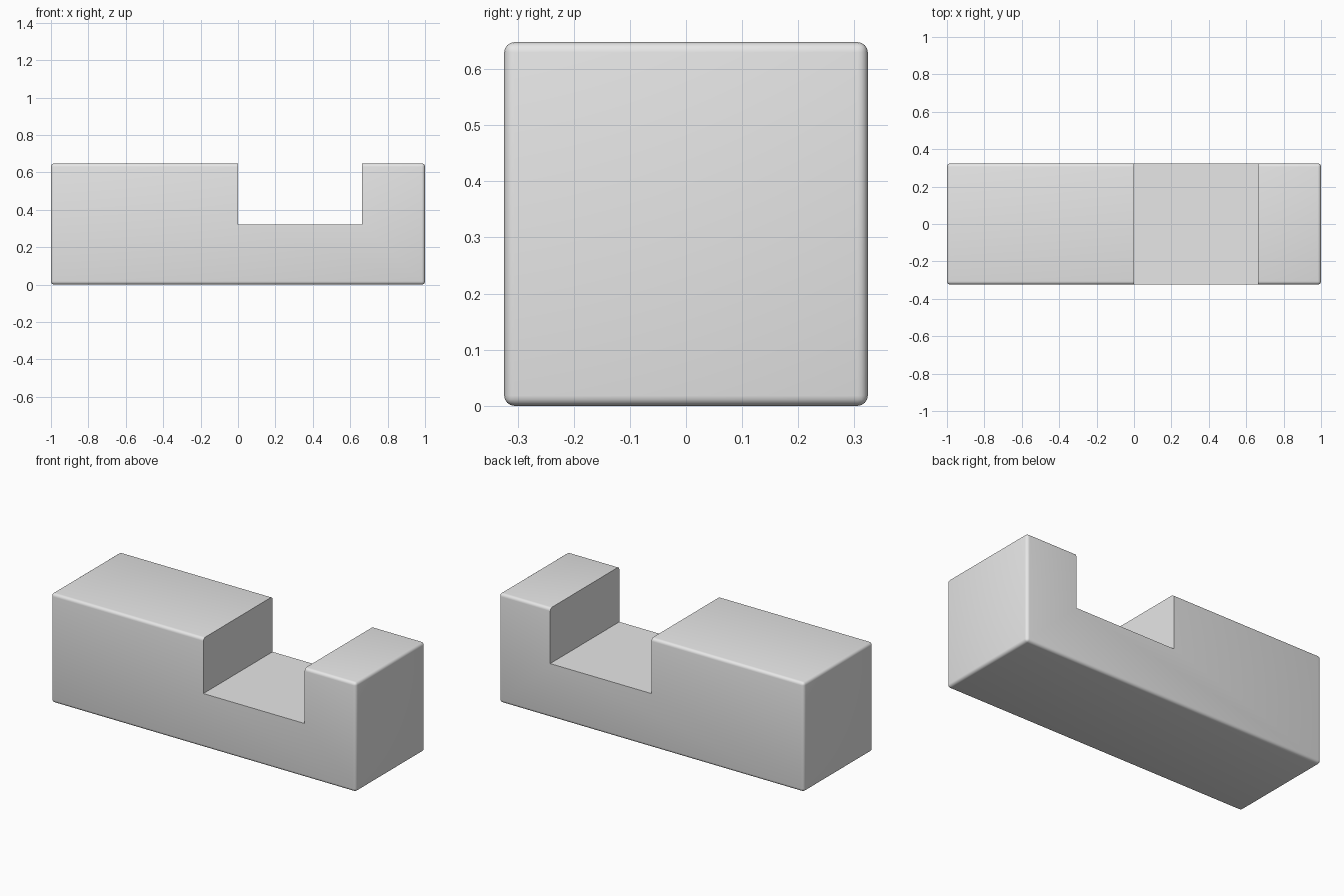
import bpy
import math

LENGTH, SIDE = 2.0, 0.648
BEVEL = 0.018
NOTCH_START, NOTCH_END, NOTCH_FLOOR = 0.0, 0.664, 0.32

default = bpy.data.objects.get("Cube")
if default:
    bpy.data.objects.remove(default, do_unlink=True)


def box(name, low, high):
    """Axis-aligned box between two corners."""
    centre = [(a + b) / 2 for a, b in zip(low, high)]
    bpy.ops.mesh.primitive_cube_add(size=1, location=centre)
    obj = bpy.context.object
    obj.name = name
    obj.scale = [b - a for a, b in zip(low, high)]
    bpy.ops.object.transform_apply(location=True, rotation=False, scale=True)
    return obj


grey = bpy.data.materials.new("light grey")
grey.use_nodes = True
colour = (0.8, 0.8, 0.8, 1)
grey.diffuse_color = colour
grey.node_tree.nodes["Principled BSDF"].inputs["Base Color"].default_value = colour

# Cutter for the square notch across the top
cutter = box("notch_cutter", (NOTCH_START, -SIDE, NOTCH_FLOOR), (NOTCH_END, SIDE, 2 * SIDE))
cutter.data.materials.append(grey)
cutter.hide_render = True

# Long block with rounded outer edges
block = box("notched_block", (-LENGTH / 2, -SIDE / 2, 0), (LENGTH / 2, SIDE / 2, SIDE))
block.data.materials.append(grey)

bevel = block.modifiers.new("rounded_edges", 'BEVEL')
bevel.width = BEVEL
bevel.segments = 4

notch = block.modifiers.new("notch", 'BOOLEAN')
notch.operation = 'DIFFERENCE'
notch.solver = 'EXACT'
notch.object = cutter

for modifier in (bevel.name, notch.name):
    bpy.ops.object.modifier_apply(modifier=modifier)
bpy.data.objects.remove(cutter, do_unlink=True)

# Smooth rounded edges, crisp notch corners
bpy.ops.object.shade_smooth_by_angle(angle=math.radians(35))
